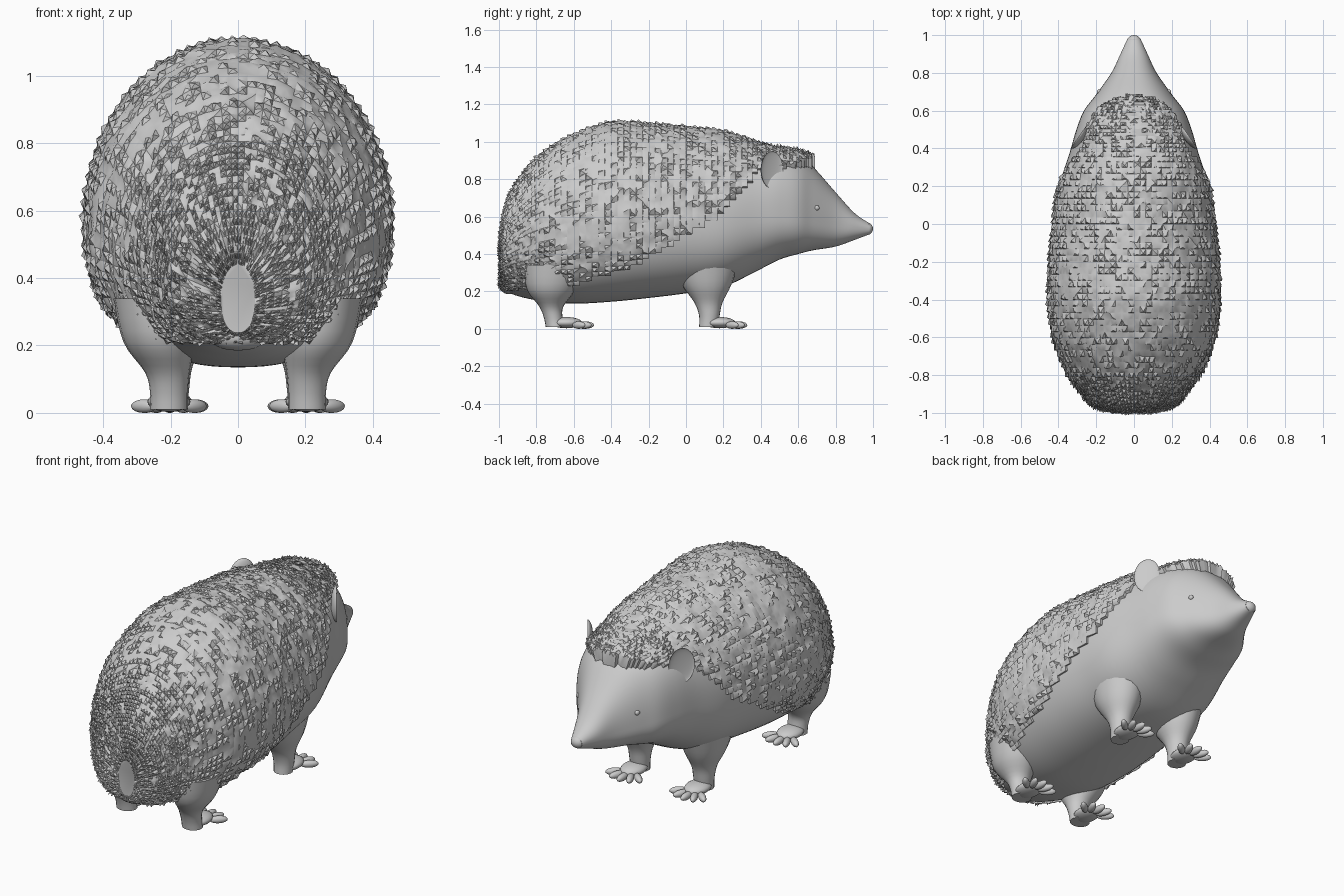
import bpy, bmesh, math, random
from mathutils import Vector, Matrix

random.seed(4)
cube = bpy.data.objects.get("Cube")
if cube:
    bpy.data.objects.remove(cube)

grey = bpy.data.materials.new("plain grey")
grey.use_nodes = True
grey.diffuse_color = (0.6, 0.6, 0.6, 1)
shader = next(n for n in grey.node_tree.nodes if n.type == "BSDF_PRINCIPLED")
shader.inputs["Base Color"].default_value = grey.diffuse_color
shader.inputs["Roughness"].default_value = 0.8


def finish(name, bm, angle=50):
    """Turn a bmesh into a smooth shaded object."""
    mesh = bpy.data.meshes.new(name)
    bm.to_mesh(mesh)
    bm.free()
    mesh.materials.append(grey)
    obj = bpy.data.objects.new(name, mesh)
    bpy.context.collection.objects.link(obj)
    bpy.ops.object.select_all(action="DESELECT")
    obj.select_set(True)
    bpy.context.view_layer.objects.active = obj
    bpy.ops.object.shade_smooth_by_angle(angle=math.radians(angle))
    return obj


def loft(rings):
    """Skin a list of closed rings and cap both ends."""
    bm = bmesh.new()
    rows = [[bm.verts.new(p) for p in ring] for ring in rings]
    n = len(rows[0])
    for a, b in zip(rows, rows[1:]):
        for i in range(n):
            j = (i + 1) % n
            bm.faces.new((a[i], a[j], b[j], b[i]))
    bm.faces.new(rows[0])
    bm.faces.new(rows[-1])
    bmesh.ops.recalc_face_normals(bm, faces=bm.faces)
    bm.normal_update()
    return bm


def smooth_rows(keys, steps):
    """Catmull-Rom interpolation of tuples."""
    out = []
    last = len(keys) - 1
    for i in range(last):
        a, b, c, d = (keys[min(max(k, 0), last)] for k in range(i - 1, i + 3))
        for s in range(steps):
            t = s / steps
            out.append([q + 0.5 * t * (r - p + t * (2 * p - 5 * q + 4 * r - e
                        + t * (3 * (q - r) + e - p))) for p, q, r, e in zip(a, b, c, d)])
    out.append(list(keys[-1]))
    return out


def add_ball(bm, loc, size, turn=0.0):
    m = Matrix.Translation(loc) @ Matrix.Rotation(turn, 4, "Z") @ Matrix.Diagonal((*size, 1))
    return bmesh.ops.create_uvsphere(bm, u_segments=20, v_segments=12, radius=1, matrix=m)["verts"]


def power(v, p):
    return math.copysign(abs(v) ** p, v)


# Body stations: y, bottom, top, half width, widest height, squareness above
STATIONS = [
    (-.985, .24, .44, .05, .34, 1), (-.97, .21, .58, .17, .38, 1),
    (-.94, .19, .70, .23, .42, 1), (-.88, .17, .80, .28, .46, 1),
    (-.78, .15, .92, .35, .5, 1), (-.6, .135, 1.03, .42, .54, 1),
    (-.4, .145, 1.095, .445, .56, 1), (-.2, .165, 1.09, .44, .57, 1),
    (0, .19, 1.07, .42, .58, 1), (.2, .225, 1.045, .395, .58, .95),
    (.38, .31, .99, .34, .6, .85), (.5, .37, .955, .305, .6, .75),
    (.6, .4, .92, .265, .59, .75), (.68, .42, .865, .205, .57, .8),
    (.8, .44, .73, .12, .55, .85), (.9, .475, .62, .072, .545, .95),
    (.98, .505, .565, .035, .535, 1),
]
COLUMNS = 88


def body_ring(y, bottom, top, width, mid, square):
    ring = []
    for i in range(COLUMNS):
        a = math.tau * i / COLUMNS
        p = square if math.sin(a) > 0 else 0.85
        reach = top - mid if math.sin(a) > 0 else mid - bottom
        ring.append(Vector((width * power(math.cos(a), p), y,
                            mid + reach * power(math.sin(a), p))))
    return ring


# Lower edge of the spiny coat, as y and height
HEM = [(-1.1, .2), (-.6, .24), (-.3, .33), (0, .5), (.2, .62), (.3, .75), (.4, .86), (.8, .86)]


def hem_height(y):
    for (a, za), (b, zb) in zip(HEM, HEM[1:]):
        if y <= b:
            return za + (zb - za) * (y - a) / (b - a)
    return HEM[-1][1]


# Body with head
body = loft([body_ring(*row) for row in smooth_rows(STATIONS, 6)])
coat = body.copy()
eye_spot = max((v.co.copy() for v in body.verts
                if abs(v.co.y - .71) < .025 and abs(v.co.z - .655) < .03), key=lambda c: c.x)
finish("body", body, 60)

# Spiny coat: raised shell that overhangs the brow
bare = [f for f in coat.faces if len(f.verts) == 4 and (
    f.calc_center_median().z < hem_height(f.calc_center_median().y)
    or f.calc_center_median().y > .675 - f.calc_center_median().x ** 2)]
bmesh.ops.delete(coat, geom=bare + [f for f in coat.faces
                 if len(f.verts) > 4 and f.calc_center_median().y > 0], context="FACES")
coat.normal_update()
for v in coat.verts:
    brow = min(max((v.co.y - .4) / .26, 0), 1)
    v.co += v.normal * random.uniform(.006, .016)
    v.co.z += .045 * brow * brow
coat.normal_update()

# Spines: every face rises to a point that leans backward
quads = [f for f in coat.faces if len(f.verts) == 4]
tips = bmesh.ops.poke(coat, faces=quads)["verts"]
coat.normal_update()
back = Vector((0, -1, .1))
for v in tips:
    n = v.normal.copy()
    lean = back - n * back.dot(n)
    v.co += n * random.uniform(.0, .016) + lean * random.uniform(.004, .018)

# Turned-in rim of the coat
rim = [e for e in coat.edges if e.is_boundary]
turned = bmesh.ops.extrude_edge_only(coat, edges=rim)["geom"]
for v in (g for g in turned if isinstance(g, bmesh.types.BMVert)):
    v.co += (Vector((0, v.co.y, .55)) - v.co).normalized() * .06
finish("spiny_coat", coat, 45)

# Tail stub
bm = bmesh.new()
add_ball(bm, (0, -.945, .225), (.09, .05, .04))
finish("tail", bm)

# Nose
bm = bmesh.new()
add_ball(bm, (0, .965, .535), (.038, .035, .034))
finish("nose", bm)

# Legs: x, y, z, radius across, radius along
LEGS = {
    "front": [(.2, .1, .34, .13, .18), (.2, .11, .23, .105, .13), (.2, .12, .14, .066, .075),
              (.2, .125, .07, .055, .055), (.2, .12, .01, .05, .05)],
    "rear": [(.25, -.7, .34, .12, .17), (.235, -.72, .21, .105, .13), (.21, -.72, .12, .066, .065),
             (.205, -.71, .06, .056, .05), (.205, -.7, .01, .056, .05)],
}
for side, sign in (("left", 1), ("right", -1)):
    for place, keys in LEGS.items():
        rings = []
        for x, y, z, rx, ry in smooth_rows(keys, 4):
            rings.append([Vector((sign * x + rx * math.cos(math.tau * i / 20),
                                  y + ry * math.sin(math.tau * i / 20), z)) for i in range(20)])
        finish(f"{place}_{side}_leg", loft(rings), 60)

        # Foot with splayed toes
        bm = bmesh.new()
        fx, fy = sign * keys[-1][0], keys[-1][1] + .06
        add_ball(bm, (fx, fy, .033), (.064, .085, .03))
        for k in range(5):
            a = math.radians(24 * (k - 2))
            add_ball(bm, (fx + .1 * math.sin(a), fy + .1 * math.cos(a), .02),
                     (.019, .048, .02), -a)
        finish(f"{place}_{side}_foot", bm)

    # Ear: cupped disc facing forward and outward
    bm = bmesh.new()
    for v in add_ball(bm, (0, 0, 0), (.072, .03, .1)):
        if v.co.y > 0:
            v.co.y *= -.3
    turn = Matrix.Rotation(-sign * math.radians(55), 4, "Z")
    bmesh.ops.transform(bm, verts=bm.verts, matrix=Matrix.Translation((sign * .295, .46, .85)) @ turn)
    bmesh.ops.recalc_face_normals(bm, faces=bm.faces)
    finish(f"{side}_ear", bm, 60)

    # Eye
    bm = bmesh.new()
    add_ball(bm, (sign * (eye_spot.x - .004), eye_spot.y, eye_spot.z), (.012, .016, .014))
    finish(f"{side}_eye", bm)
